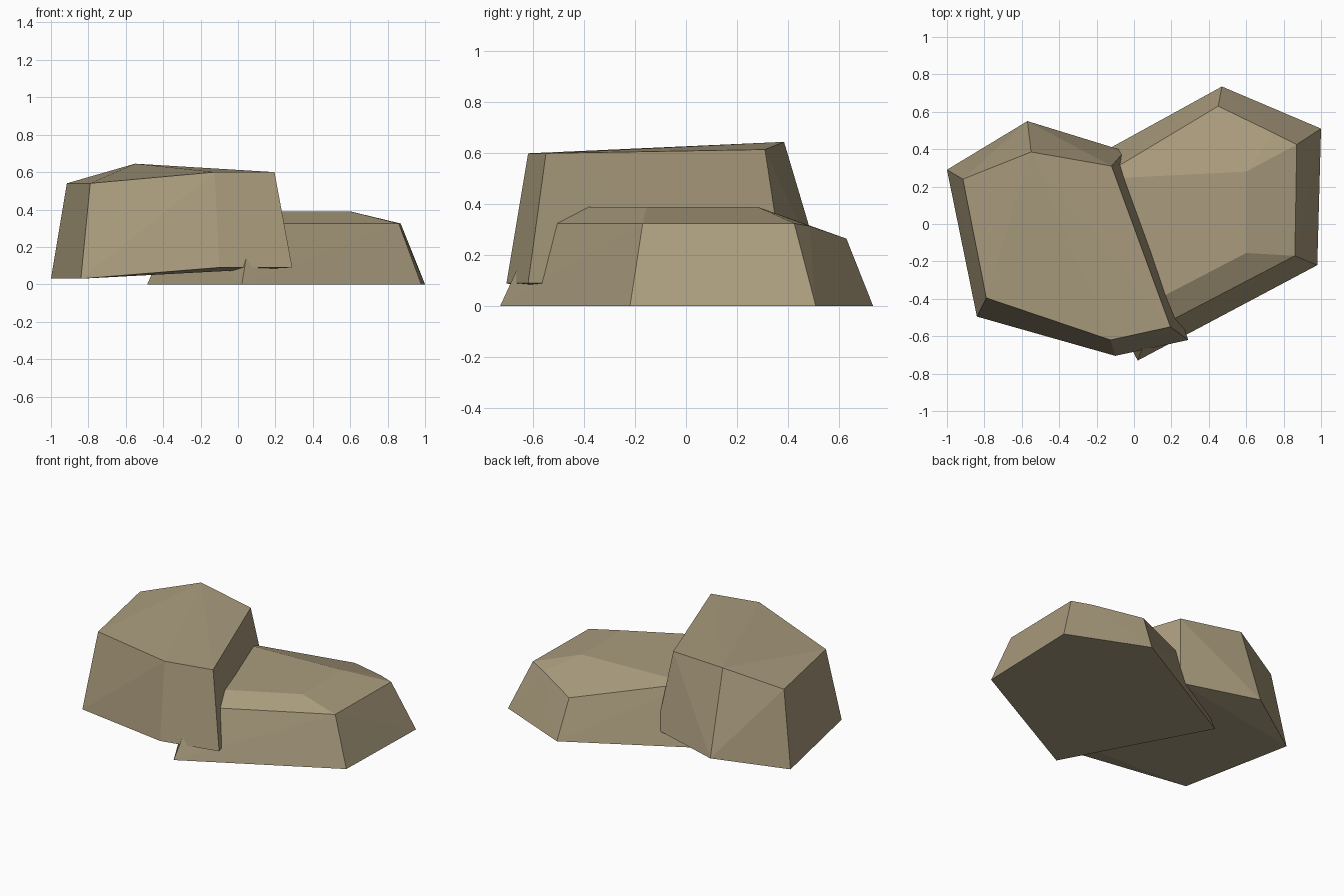
import bpy, bmesh

if "Cube" in bpy.data.objects:
    bpy.data.objects.remove(bpy.data.objects["Cube"])

# One stone colour for both boulders
stone = bpy.data.materials.new("tan_stone")
stone.diffuse_color = (0.40, 0.33, 0.205, 1)
stone.use_nodes = True
stone.node_tree.nodes["Principled BSDF"].inputs["Base Color"].default_value = stone.diffuse_color


def boulder(name, *rings):
    """Faceted rock: convex skin around stacked rings of corner points."""
    bm = bmesh.new()
    for ring in rings:
        for p in ring:
            bm.verts.new(p)
    res = bmesh.ops.convex_hull(bm, input=bm.verts[:])
    junk = {e for e in res["geom_interior"] + res["geom_unused"]
            if isinstance(e, bmesh.types.BMVert) and e.is_valid}
    bmesh.ops.delete(bm, geom=list(junk), context='VERTS')
    bmesh.ops.dissolve_limit(bm, angle_limit=0.01, verts=bm.verts[:], edges=bm.edges[:])
    bmesh.ops.recalc_face_normals(bm, faces=bm.faces[:])
    me = bpy.data.meshes.new(name)
    bm.to_mesh(me)
    bm.free()
    me.materials.append(stone)
    ob = bpy.data.objects.new(name, me)
    bpy.context.collection.objects.link(ob)
    return ob


# Tall slab-like rock on the left, six sides with a tilted top
boulder("tall_boulder",
        [(-1, .29, .03), (-.57, .55, .09), (-.05, .39, .09),
         (.29, -.62, .09), (-.10, -.705, .09), (-.84, -.495, .03)],
        [(-.915, .24, .54), (-.55, .385, .645), (-.12, .31, .615),
         (.195, -.55, .60), (-.125, -.62, .60), (-.79, -.395, .54)])

# Low rock on the right: base, shoulder and flat crown
boulder("low_boulder",
        [(1, .51, 0), (.47, .735, 0), (-.485, .21, 0), (.02, -.73, 0), (.98, -.22, 0)],
        [(.87, .425, .325), (.75, .485, .315), (.45, .63, .265), (-.36, .17, .29),
         (.075, -.58, .325), (.86, -.17, .325)],
        [(.60, .28, .39), (-.20, .24, .39), (.10, -.415, .39), (.60, -.155, .39)])
